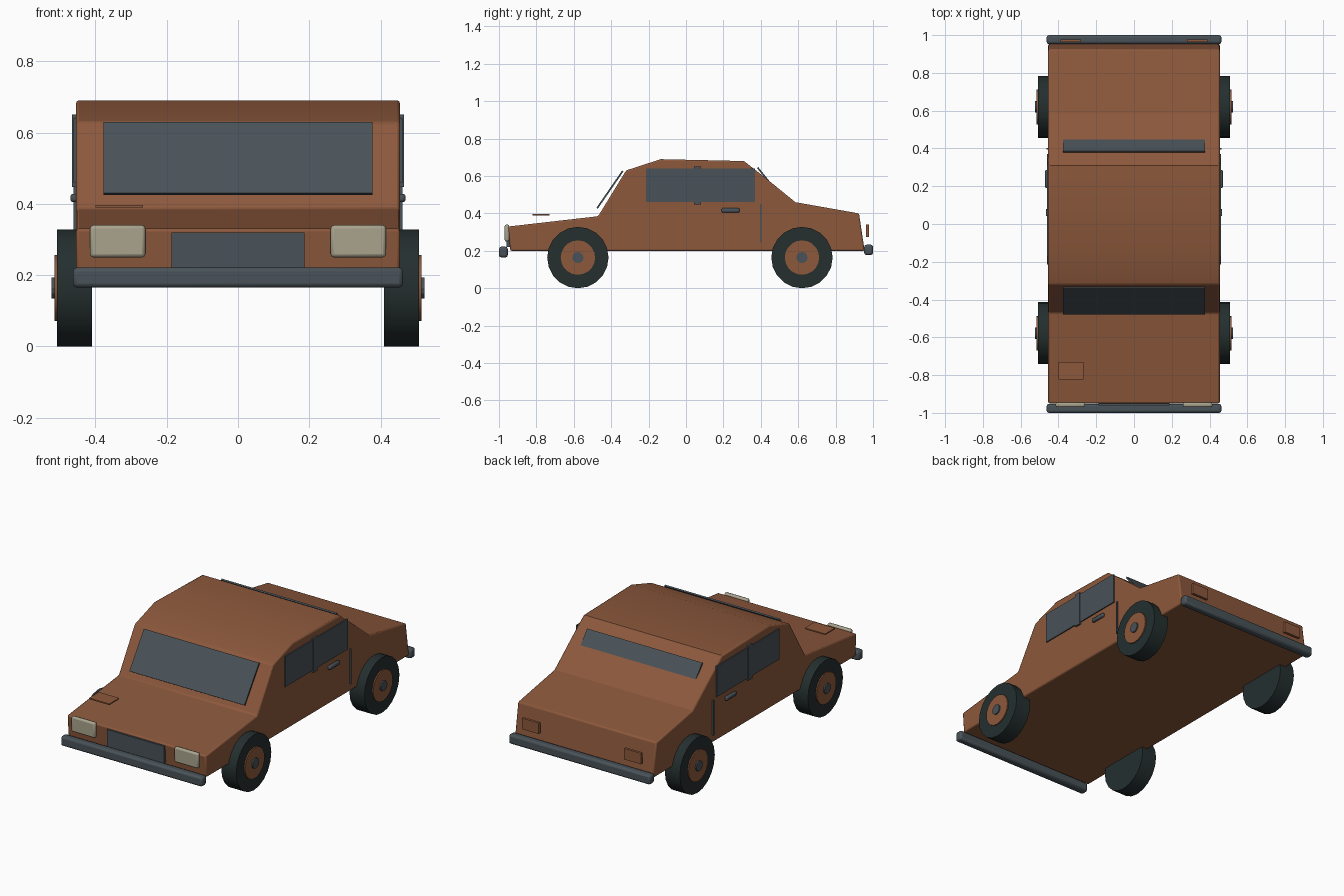
import bpy, bmesh, math
from mathutils import Matrix

if "Cube" in bpy.data.objects:
    bpy.data.objects.remove(bpy.data.objects["Cube"])


def material(name, rgb):
    m = bpy.data.materials.new(name)
    m.diffuse_color = (*rgb, 1)
    m.use_nodes = True
    m.node_tree.nodes["Principled BSDF"].inputs["Base Color"].default_value = m.diffuse_color
    return m


BROWN = material("brown paint", (0.262, 0.098, 0.045))
SLATE = material("slate trim and glass", (0.066, 0.085, 0.098))
RUBBER = material("dark rubber", (0.018, 0.028, 0.028))
CREAM = material("cream lamp", (0.40, 0.37, 0.27))


def finish(name, bm, mat, bevel=0, segs=2):
    bmesh.ops.recalc_face_normals(bm, faces=bm.faces)
    me = bpy.data.meshes.new(name)
    bm.to_mesh(me)
    bm.free()
    me.materials.append(mat)
    ob = bpy.data.objects.new(name, me)
    bpy.context.collection.objects.link(ob)
    if bevel:
        b = ob.modifiers.new("bevel", 'BEVEL')
        b.width, b.segments, b.limit_method = bevel, segs, 'ANGLE'
        b.angle_limit = math.radians(40)
    bpy.ops.object.select_all(action='DESELECT')
    ob.select_set(True)
    bpy.context.view_layer.objects.active = ob
    bpy.ops.object.shade_smooth_by_angle(angle=math.radians(25))
    return ob


def extrude_x(name, pts, x0, x1, mat, bevel=0):
    """Side profile of (y, z) points extruded from x0 to x1."""
    bm = bmesh.new()
    face = bm.faces.new([bm.verts.new((x0, y, z)) for y, z in pts])
    new = bmesh.ops.extrude_face_region(bm, geom=[face])['geom']
    bmesh.ops.translate(bm, vec=(x1 - x0, 0, 0),
                        verts=[v for v in new if isinstance(v, bmesh.types.BMVert)])
    return finish(name, bm, mat, bevel)


def box(name, xs, ys, zs, mat, bevel=0):
    pts = [(ys[0], zs[0]), (ys[1], zs[0]), (ys[1], zs[1]), (ys[0], zs[1])]
    return extrude_x(name, pts, xs[0], xs[1], mat, bevel)


def pane(name, a, b, t, half, mat):
    """Tilted plate running between two (y, z) points."""
    dy, dz = b[0] - a[0], b[1] - a[1]
    l = math.hypot(dy, dz)
    ny, nz = -dz / l * t / 2, dy / l * t / 2
    pts = [(a[0] + ny, a[1] + nz), (b[0] + ny, b[1] + nz),
           (b[0] - ny, b[1] - nz), (a[0] - ny, a[1] - nz)]
    return extrude_x(name, pts, -half, half, mat)


def disc(name, x0, x1, y, z, r, n, mat):
    bm = bmesh.new()
    mtx = Matrix.Translation(((x0 + x1) / 2, y, z)) @ Matrix.Rotation(math.pi / 2, 4, 'Y')
    bmesh.ops.create_cone(bm, cap_ends=True, segments=n, radius1=r, radius2=r,
                          depth=abs(x1 - x0), matrix=mtx)
    return finish(name, bm, mat)


# Body shell
extrude_x("body", [(-0.94, 0.2), (-0.95, 0.33), (-0.47, 0.385), (-0.32, 0.63),
                   (-0.135, 0.69), (0.31, 0.68), (0.425, 0.59), (0.585, 0.46),
                   (0.925, 0.40), (0.955, 0.2)], -0.454, 0.454, BROWN, 0.008)

# Windscreen and rear window
pane("windscreen", (-0.475, 0.428), (-0.338, 0.627), 0.009, 0.377, SLATE)
pane("rear_window", (0.383, 0.645), (0.455, 0.555), 0.009, 0.377, SLATE)

# Bumpers, grille, bonnet plate
box("front_bumper", (-0.463, 0.463), (-1.0, -0.953), (0.165, 0.222), SLATE, 0.012)
box("rear_bumper", (-0.463, 0.463), (0.953, 1.0), (0.177, 0.233), SLATE, 0.012)
box("grille", (-0.187, 0.187), (-0.96, -0.94), (0.22, 0.32), SLATE)
box("bonnet_plate", (-0.40, -0.267), (-0.822, -0.73), (0.39, 0.397), BROWN)

for s, side in ((-1, "left"), (1, "right")):
    # Lamps
    box(side + "_headlight", (s * 0.26, s * 0.415), (-0.97, -0.945), (0.25, 0.34), CREAM, 0.009)
    box(side + "_tail_light", (s * 0.28, s * 0.39), (0.963, 0.978), (0.275, 0.34), BROWN)
    # Side glass, pillar, handle and door seam
    box(side + "_side_window", (s * 0.452, s * 0.461), (-0.215, 0.37), (0.46, 0.64), SLATE)
    box(side + "_pillar", (s * 0.452, s * 0.465), (0.042, 0.08), (0.447, 0.65), SLATE)
    box(side + "_door_handle", (s * 0.45, s * 0.47), (0.19, 0.287), (0.405, 0.428), SLATE, 0.007)
    box(side + "_door_seam", (s * 0.45, s * 0.462), (0.395, 0.403), (0.245, 0.45), SLATE)
    # Wheels
    for y, end in ((-0.578, "front"), (0.62, "rear")):
        n = f"{end}_{side}_"
        disc(n + "tyre", s * 0.41, s * 0.508, y, 0.164, 0.164, 20, RUBBER)
        disc(n + "hub", s * 0.48, s * 0.515, y, 0.164, 0.092, 20, BROWN)
        disc(n + "hub_cap", s * 0.49, s * 0.523, y, 0.164, 0.03, 12, SLATE)
